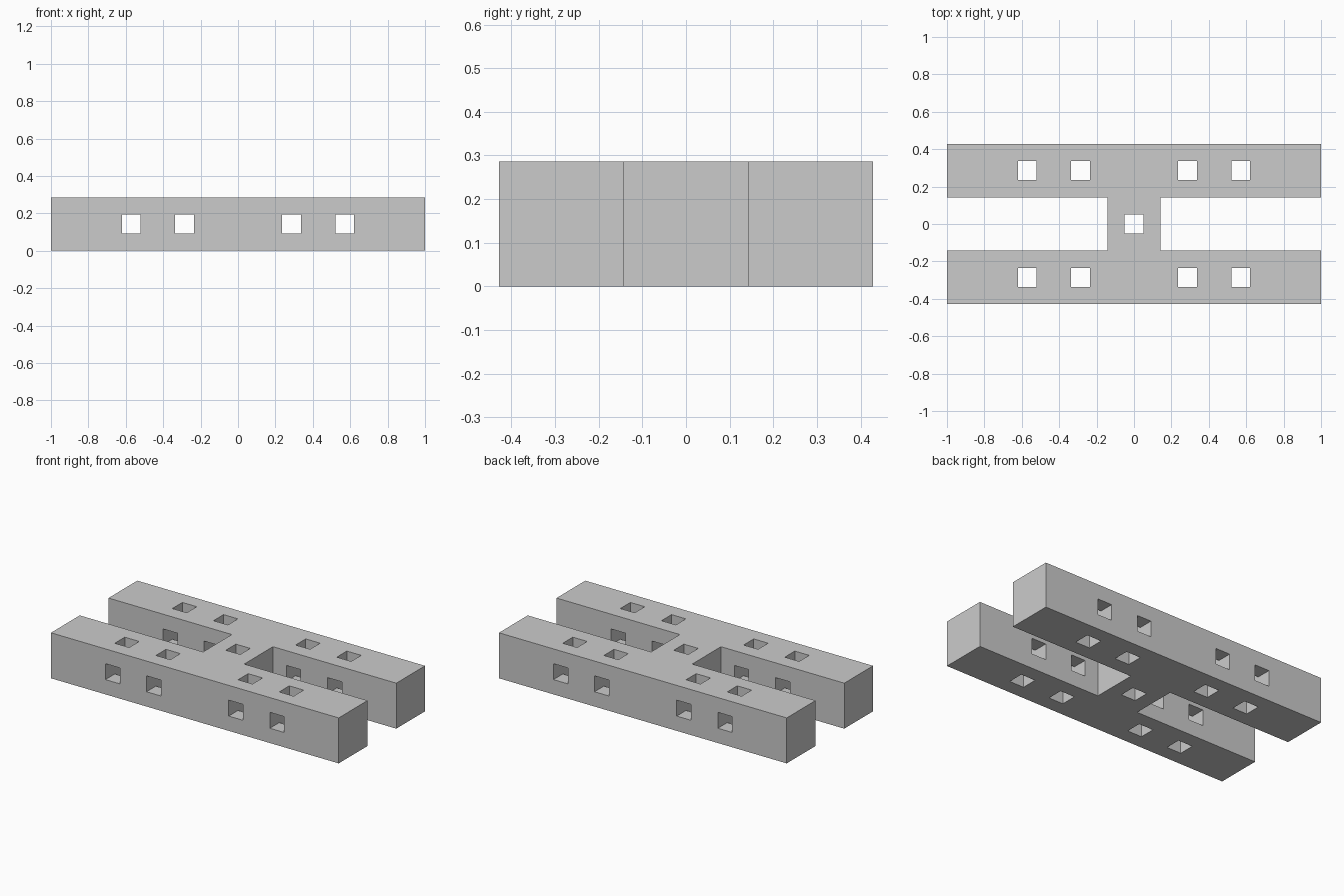
import bpy, bmesh

if "Cube" in bpy.data.objects:
    bpy.data.objects.remove(bpy.data.objects["Cube"])

U = 2 / 7          # beam width; the body is 7 x 3 x 1 of these
H = U / 2
R = 0.05           # half width of the square holes
L = 0.25           # cutter reach from a beam's axis


def prism(name, loops, depth):
    """Extrude each closed loop of 3D points along the depth vector."""
    bm = bmesh.new()
    for pts in loops:
        face = bm.faces.new([bm.verts.new(p) for p in pts])
        ext = bmesh.ops.extrude_face_region(bm, geom=[face], use_keep_orig=True)
        verts = [g for g in ext["geom"] if isinstance(g, bmesh.types.BMVert)]
        bmesh.ops.translate(bm, verts=verts, vec=depth)
    bmesh.ops.recalc_face_normals(bm, faces=bm.faces)
    mesh = bpy.data.meshes.new(name)
    bm.to_mesh(mesh)
    bm.free()
    obj = bpy.data.objects.new(name, mesh)
    bpy.context.collection.objects.link(obj)
    return obj


# H-shaped body: two long beams joined by a central block
half = [(H, H), (1, H), (1, 1.5 * U), (-1, 1.5 * U), (-1, H), (-H, H)]
outline = half + [(-x, -y) for x, y in half]
body = prism("double_beam", [[(x, y, 0) for x, y in outline]], (0, 0, U))

# Crossing square holes through each beam, as plus-shaped cutters
S = 0.2            # sideways reach, stays clear of the other beam's cutter
plus = [(R, R), (R, L), (-R, L), (-R, R), (-S / 1.0, R), (-S / 1.0, -R),
        (-R, -R), (-R, -L), (R, -L), (R, -R), (S, -R), (S, R)]
crosses = [[(x - R, side * U + y, H + z) for y, z in plus]
           for x in (-2 * U, -U, U, 2 * U) for side in (-1, 1)]
cross_cutter = prism("cross_hole_cutter", crosses, (2 * R, 0, 0))

# Single vertical hole through the central block
square = [(-R, -R, -0.1), (R, -R, -0.1), (R, R, -0.1), (-R, R, -0.1)]
centre_cutter = prism("centre_hole_cutter", [square], (0, 0, U + 0.2))

for cutter in (cross_cutter, centre_cutter):
    cutter.hide_render = True
    cutter.hide_set(True)
    mod = body.modifiers.new(cutter.name, 'BOOLEAN')
    mod.operation = 'DIFFERENCE'
    mod.solver = 'EXACT'
    mod.object = cutter
